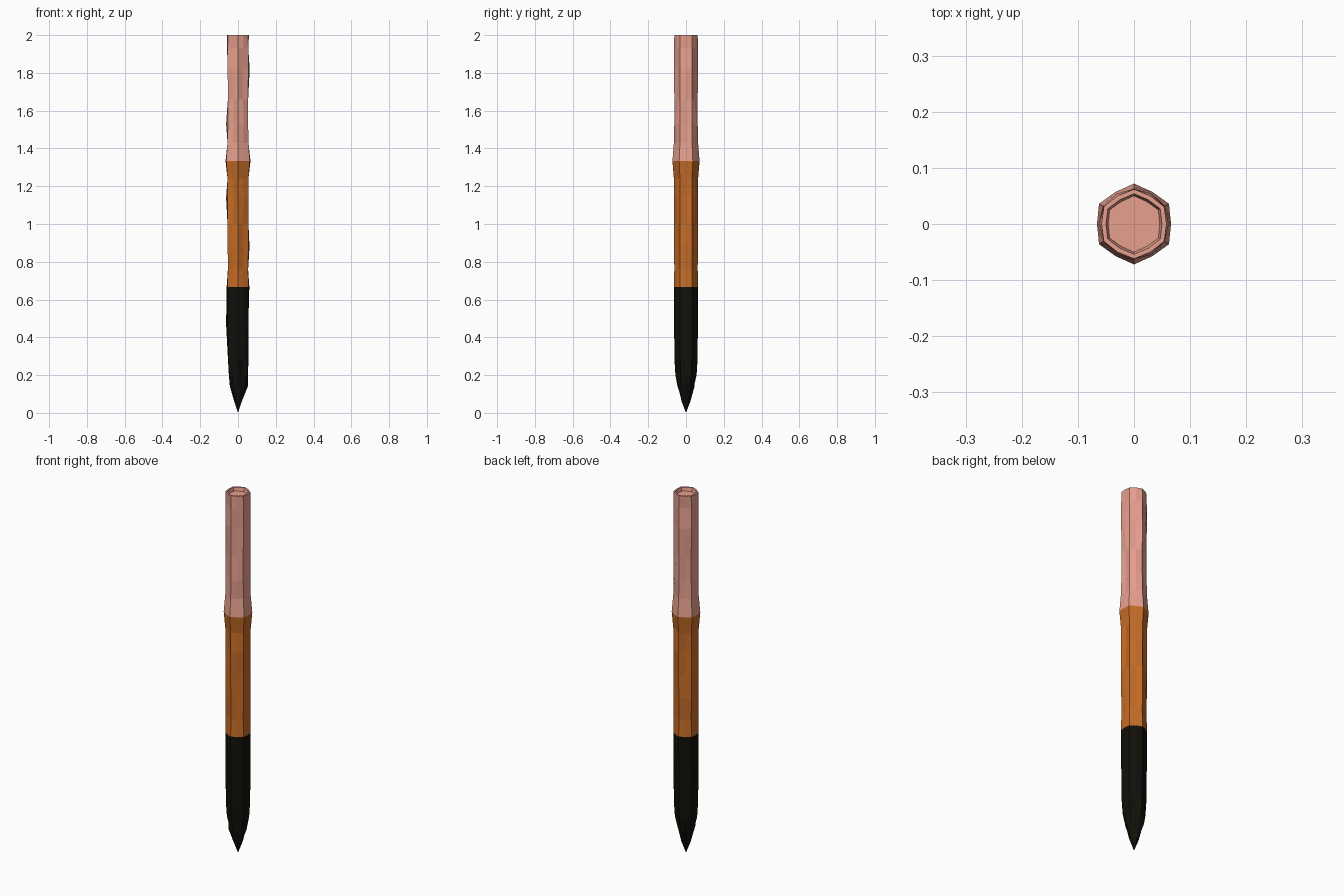
import bpy, bmesh, math

if "Cube" in bpy.data.objects:
    bpy.data.objects.remove(bpy.data.objects["Cube"])

SIDES = 12

# Ring profile: height, left bulge, right bulge, ridge radius
RINGS = [
    (0.06, 0.018, 0.020, 0.023),
    (0.14, 0.043, 0.052, 0.042),
    (0.20, 0.040, 0.052, 0.056),
    (0.28, 0.053, 0.056, 0.061),
    (0.47, 0.063, 0.051, 0.063),
    (0.667, 0.060, 0.060, 0.064),
    (0.76, 0.052, 0.052, 0.062),
    (0.88, 0.052, 0.061, 0.063),
    (1.00, 0.053, 0.053, 0.064),
    (1.14, 0.063, 0.047, 0.064),
    (1.24, 0.052, 0.052, 0.064),
    (1.333, 0.066, 0.066, 0.072),
    (1.43, 0.053, 0.053, 0.064),
    (1.53, 0.063, 0.048, 0.062),
    (1.66, 0.053, 0.051, 0.062),
    (1.82, 0.051, 0.062, 0.063),
    (1.93, 0.058, 0.049, 0.063),
    (2.00, 0.058, 0.058, 0.062),
]


def ring(bm, z, left, right, ridge):
    # Ridges alternate with left and right bulges around the stick
    pattern = (right, ridge, left, ridge)
    verts = []
    for i in range(SIDES):
        a = 2 * math.pi * i / SIDES
        r = pattern[i % 4]
        verts.append(bm.verts.new((r * math.cos(a), r * math.sin(a), z)))
    return verts


def bridge(bm, low, high):
    for i in range(SIDES):
        j = (i + 1) % SIDES
        bm.faces.new((low[i], low[j], high[j], high[i]))


def section(name, first, last, color, tip=False, rim=False):
    bm = bmesh.new()
    loops = [ring(bm, *r) for r in RINGS[first:last + 1]]
    for low, high in zip(loops, loops[1:]):
        bridge(bm, low, high)
    if tip:
        point = bm.verts.new((0, 0, 0))
        for i in range(SIDES):
            bm.faces.new((point, loops[0][(i + 1) % SIDES], loops[0][i]))
    if rim:
        # Shallow recess in the top end
        lip = ring(bm, 2.0, 0.050, 0.050, 0.054)
        floor = ring(bm, 1.98, 0.046, 0.046, 0.050)
        bridge(bm, loops[-1], lip)
        bridge(bm, lip, floor)
        bm.faces.new(floor)
    mesh = bpy.data.meshes.new(name)
    bm.to_mesh(mesh)
    bm.free()
    mat = bpy.data.materials.new(name + "_color")
    mat.diffuse_color = color
    mat.use_nodes = True
    mat.node_tree.nodes["Principled BSDF"].inputs["Base Color"].default_value = mat.diffuse_color
    mesh.materials.append(mat)
    obj = bpy.data.objects.new(name, mesh)
    bpy.context.collection.objects.link(obj)


# Dark pointed end, brown middle and pink top
section("pointed_end", 0, 5, (0.006, 0.005, 0.003, 1), tip=True)
section("middle_shaft", 5, 11, (0.56, 0.15, 0.02, 1))
section("top_shaft", 11, 17, (0.80, 0.35, 0.27, 1), rim=True)
